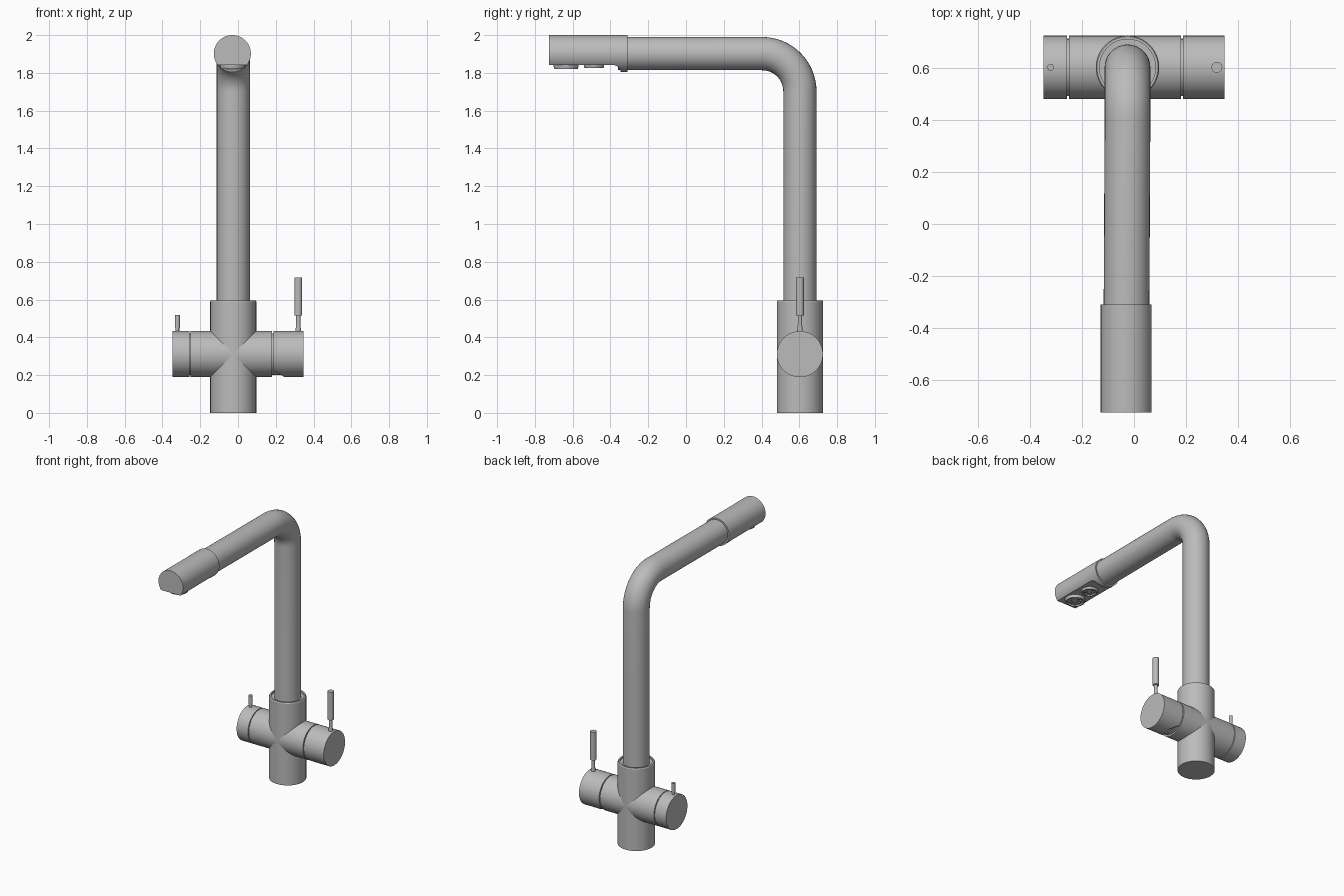
import bpy, bmesh, math
from mathutils import Vector, Matrix

cube = bpy.data.objects.get("Cube")
if cube:
    bpy.data.objects.remove(cube, do_unlink=True)

# Single satin grey metal
metal = bpy.data.materials.new("satin grey metal")
metal.use_nodes = True
GREY = (0.5, 0.5, 0.5, 1)
metal.diffuse_color = GREY
metal.node_tree.nodes["Principled BSDF"].inputs["Base Color"].default_value = GREY

CX, CY, AXIS_Z = -0.025, 0.603, 0.311    # column position and valve height
R_BODY, R_PIPE, R_HEAD = 0.122, 0.088, 0.098
SPOUT_Z, BEND = 1.902, 0.2
HEAD_X = -0.030                          # spout is swivelled very slightly


def smooth(ob):
    bpy.ops.object.select_all(action='DESELECT')
    ob.select_set(True)
    bpy.context.view_layer.objects.active = ob
    bpy.ops.object.shade_smooth_by_angle(angle=math.radians(30))


def finish(name, bm):
    bmesh.ops.recalc_face_normals(bm, faces=bm.faces)
    me = bpy.data.meshes.new(name)
    bm.to_mesh(me)
    bm.free()
    me.materials.append(metal)
    ob = bpy.data.objects.new(name, me)
    bpy.context.collection.objects.link(ob)
    smooth(ob)
    return ob


def lathe_bm(profile, origin, axis, n=64):
    """Spin (radius, distance) points around an axis; both ends are capped."""
    bm = bmesh.new()
    rot = Vector((0, 0, 1)).rotation_difference(Vector(axis)).to_matrix().to_4x4()
    m = Matrix.Translation(origin) @ rot
    rings = [[bm.verts.new(m @ Vector((r * math.cos(2 * math.pi * i / n),
                                       r * math.sin(2 * math.pi * i / n), h)))
              for i in range(n)] for r, h in profile]
    for a, b in zip(rings, rings[1:]):
        for i in range(n):
            j = (i + 1) % n
            bm.faces.new((a[i], a[j], b[j], b[i]))
    bm.faces.new(rings[0])
    bm.faces.new(rings[-1])
    return bm


def lathe(name, profile, origin, axis=(0, 0, 1), n=64):
    return finish(name, lathe_bm(profile, origin, axis, n))


def cylinder(name, r, a, b, origin, axis=(0, 0, 1), n=64):
    return lathe(name, [(r, a), (r, b)], origin, axis, n)


# Upright body with a recessed collar around the pipe
lathe("column_body", [(R_BODY, 0), (R_BODY, 0.59), (0.118, 0.596), (0.108, 0.596),
                      (0.108, 0.584), (0.08, 0.584)], (CX, CY, 0))

# Crossing valve body, with a thinner core showing in the grooves
side = (0, CY, AXIS_Z)
X = (1, 0, 0)
cylinder("valve_body", R_BODY, -0.251, 0.181, side, X)
cylinder("valve_core", 0.110, -0.30, 0.30, side, X)
cylinder("filter_knob", R_BODY, -0.348, -0.257, side, X)

# Mixer handle, relieved on its lower inner edge
bm = lathe_bm([(R_BODY, 0.188), (R_BODY, 0.348)], side, X)
cut = bmesh.ops.bisect_plane(bm, geom=bm.verts[:] + bm.edges[:] + bm.faces[:],
                             plane_co=(0.188, CY, 0.224), plane_no=(-0.035, 0, -0.06),
                             clear_outer=True)
edges = [e for e in cut["geom_cut"] if isinstance(e, bmesh.types.BMEdge)]
bmesh.ops.holes_fill(bm, edges=[e for e in bm.edges if e.is_boundary])
finish("mixer_handle", bm)

# Levers: thin stem and thicker grip
lathe("mixer_lever", [(0.015, 0.42), (0.015, 0.435), (0.011, 0.47), (0.011, 0.515),
                      (0.021, 0.515), (0.021, 0.718)], (0.319, CY, 0), n=32)
lathe("filter_lever", [(0.010, 0.42), (0.010, 0.45), (0.013, 0.45),
                       (0.013, 0.517)], (-0.321, CY, 0), n=32)

# Swept spout pipe with a quarter bend
y_end = -0.31
path = [(CX, CY, 0.5), (CX, CY, 1.1)]
for i in range(17):
    a = math.pi / 2 * i / 16
    path.append((CX, CY - BEND + BEND * math.cos(a), SPOUT_Z - BEND + BEND * math.sin(a)))
path.append((HEAD_X + 0.001, y_end - 0.05, SPOUT_Z))
cu = bpy.data.curves.new("spout_pipe", 'CURVE')
cu.dimensions = '3D'
cu.bevel_depth = R_PIPE
cu.bevel_resolution = 14
cu.use_fill_caps = True
sp = cu.splines.new('POLY')
sp.points.add(len(path) - 1)
for p, co in zip(sp.points, path):
    p.co = (*co, 1)
cu.materials.append(metal)
pipe = bpy.data.objects.new("spout_pipe", cu)
bpy.context.collection.objects.link(pipe)
bpy.ops.object.select_all(action='DESELECT')
pipe.select_set(True)
bpy.context.view_layer.objects.active = pipe
bpy.ops.object.convert(target='MESH')
smooth(bpy.context.view_layer.objects.active)

# Spray head with a flat underside ending in a concave fillet
FLAT_Z = 1.841
head = cylinder("spray_head", R_HEAD, -0.725, y_end, (HEAD_X, 0, SPOUT_Z), (0, 1, 0), 96)
prof = [(-0.9, 1.7), (-0.9, FLAT_Z)]
for i in range(9):
    a = math.pi / 2 * (1 - i / 8)
    prof.append((-0.385 + 0.04 * math.cos(a), FLAT_Z - 0.04 + 0.04 * math.sin(a)))
prof.append((-0.345, 1.7))
bm = bmesh.new()
face = bm.faces.new([bm.verts.new((HEAD_X - 0.2, y, z)) for y, z in prof])
ext = bmesh.ops.extrude_face_region(bm, geom=[face])
bmesh.ops.translate(bm, vec=(0.4, 0, 0),
                    verts=[v for v in ext["geom"] if isinstance(v, bmesh.types.BMVert)])
cutter = finish("head_cutter", bm)
cutter.hide_render = True
mod = head.modifiers.new("flat", 'BOOLEAN')
mod.operation = 'DIFFERENCE'
mod.solver = 'EXACT'
mod.object = cutter
bpy.context.view_layer.objects.active = head
bpy.ops.object.modifier_apply(modifier="flat")
bpy.data.objects.remove(cutter, do_unlink=True)
smooth(head)

# Two outlets under the head: rimmed cups with a hub and a ring of small jets
for name, y, r, depth in (("front_outlet", -0.635, 0.066, 0.020),
                          ("rear_outlet", -0.487, 0.054, 0.015)):
    o = (HEAD_X, y, FLAT_Z)
    down = (0, 0, -1)
    lathe(name, [(r, -0.005), (r, depth * 0.4), (r - 0.004, depth), (r - 0.012, depth),
                 (r - 0.014, depth - 0.009)], o, down, 48)
    cylinder(name + "_hub", r * 0.3, 0, depth - 0.002, o, down, 24)
    for i in range(8):
        a = 2 * math.pi * i / 8
        q = (o[0] + r * 0.54 * math.cos(a), y + r * 0.54 * math.sin(a), FLAT_Z)
        cylinder(f"{name}_jet_{i + 1}", r * 0.1, 0, depth - 0.003, q, down, 12)
